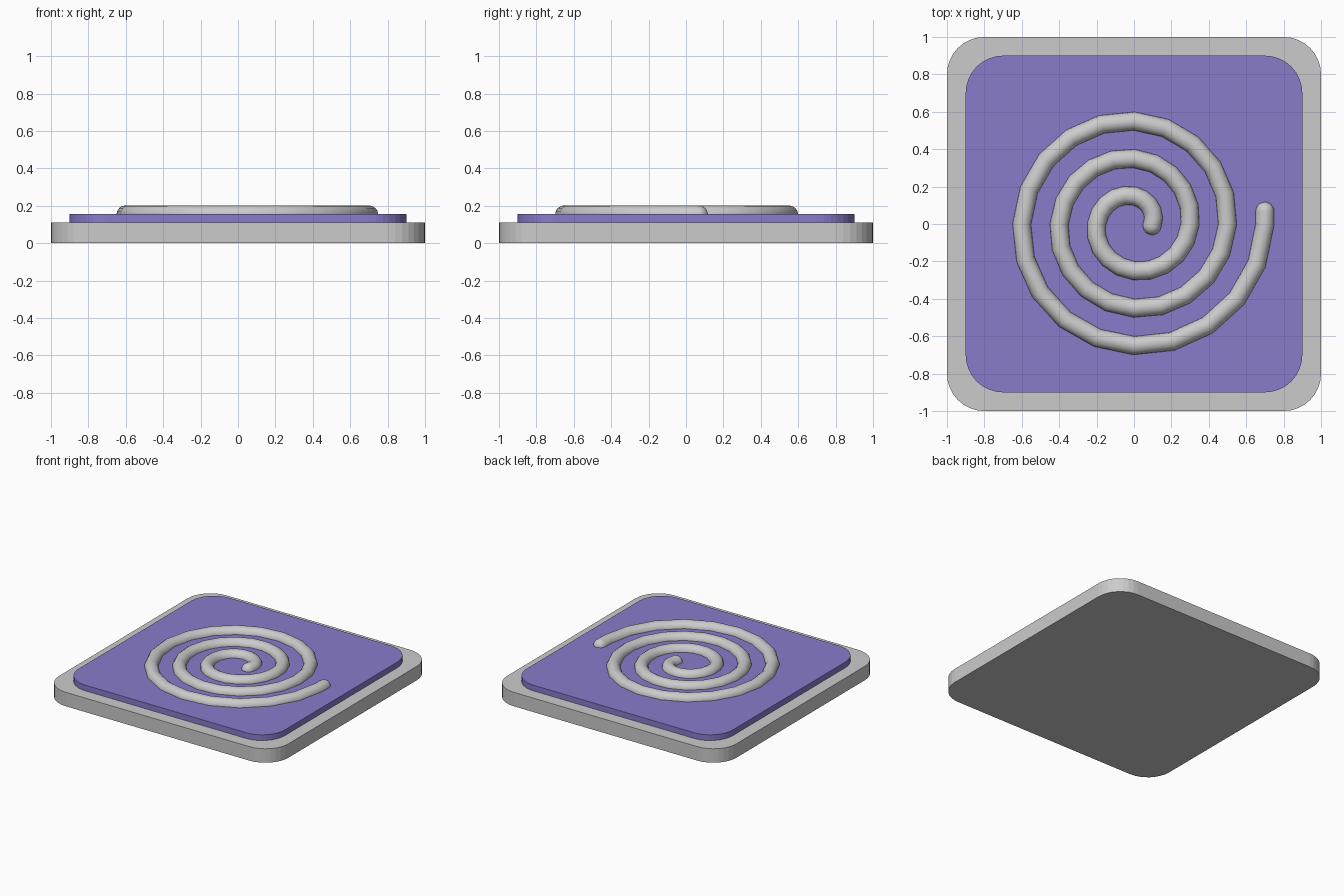
import bpy, bmesh
from math import sin, cos, pi, radians
from mathutils import Vector

if "Cube" in bpy.data.objects:
    bpy.data.objects.remove(bpy.data.objects["Cube"])


def rounded_slab(name, half, radius, z0, z1, steps=8):
    """Square slab with rounded vertical corners."""
    bm = bmesh.new()
    verts = []
    for q, (sx, sy) in enumerate(((1, 1), (-1, 1), (-1, -1), (1, -1))):
        for i in range(steps + 1):
            a = (q + i / steps) * pi / 2
            verts.append(bm.verts.new((sx * (half - radius) + radius * cos(a),
                                       sy * (half - radius) + radius * sin(a), z0)))
    face = bm.faces.new(verts)
    top = bmesh.ops.extrude_face_region(bm, geom=[face], use_keep_orig=True)["geom"]
    bmesh.ops.translate(bm, vec=(0, 0, z1 - z0),
                        verts=[v for v in top if isinstance(v, bmesh.types.BMVert)])
    bmesh.ops.recalc_face_normals(bm, faces=bm.faces)
    mesh = bpy.data.meshes.new(name)
    bm.to_mesh(mesh)
    bm.free()
    obj = bpy.data.objects.new(name, mesh)
    bpy.context.collection.objects.link(obj)
    return obj


# Base plate and coloured panel
rounded_slab("base_plate", 1.0, 0.2, 0.0, 0.11)
panel = rounded_slab("top_panel", 0.9, 0.2, 0.11, 0.155)
mat = bpy.data.materials.new("purple")
mat.diffuse_color = (0.25, 0.2, 0.6, 1)
mat.use_nodes = True
mat.node_tree.nodes["Principled BSDF"].inputs["Base Color"].default_value = mat.diffuse_color
panel.data.materials.append(mat)

# Spiral tube path: three turns, 20 points per turn
TUBE, Z = 0.05, 0.152
angles = [-5] + [18 * i for i in range(1, 60)] + [1080, 1085.5]
path = []
for deg in angles:
    r = 0.1 + 0.2 * deg / 360
    path.append(Vector((r * cos(radians(deg)), r * sin(radians(deg)), Z)))


def round_cap(end, inner):
    """Points and radius factors that round off a tube end, outermost last."""
    d = (end - inner).normalized()
    return [(end + d * TUBE * sin(i * pi / 12), max(cos(i * pi / 12), 0.01))
            for i in range(1, 7)]


points = (round_cap(path[0], path[1])[::-1] + [(p, 1.0) for p in path]
          + round_cap(path[-1], path[-2]))

# Spiral tube swept along the path
curve = bpy.data.curves.new("spiral_coil", "CURVE")
curve.dimensions = "3D"
curve.bevel_depth = TUBE
curve.bevel_resolution = 6
curve.use_fill_caps = True
spline = curve.splines.new("POLY")
spline.points.add(len(points) - 1)
for sp, (co, rad) in zip(spline.points, points):
    sp.co = (*co, 1)
    sp.radius = rad
coil = bpy.data.objects.new("spiral_coil", curve)
bpy.context.collection.objects.link(coil)
bpy.context.view_layer.objects.active = coil
coil.select_set(True)
bpy.ops.object.convert(target="MESH")
bpy.ops.object.shade_smooth_by_angle(angle=radians(30))
